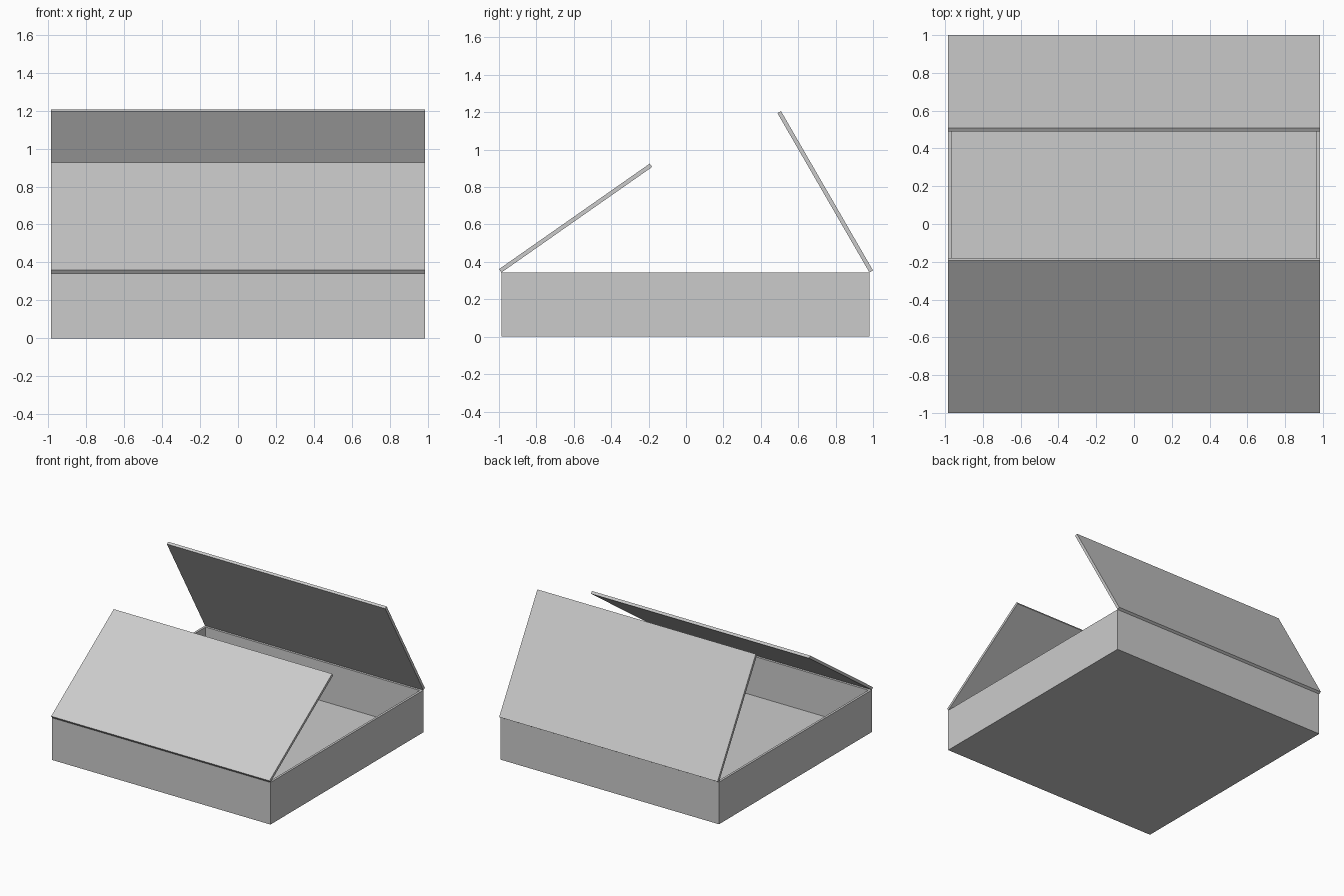
import bpy
import bmesh
from math import radians
from mathutils import Matrix, Vector

cube = bpy.data.objects.get("Cube")
if cube:
    bpy.data.objects.remove(cube, do_unlink=True)

WIDTH, HEIGHT, THICK = 1.968, 0.343, 0.022
HALF = WIDTH / 2
SHIFT = -0.0032          # the lids overhang the two ends unequally

card = bpy.data.materials.new("plain_grey")
card.use_nodes = True
GREY = (0.6, 0.6, 0.6, 1)
card.diffuse_color = GREY
card.node_tree.nodes["Principled BSDF"].inputs["Base Color"].default_value = GREY


def add_block(bm, low, high):
    """Axis-aligned block between two corners."""
    low, high = Vector(low), Vector(high)
    place = Matrix.Translation((low + high) / 2) @ Matrix.Diagonal((*(high - low), 1))
    return bmesh.ops.create_cube(bm, size=1, matrix=place)["verts"]


def finish(name, bm):
    mesh = bpy.data.meshes.new(name)
    bm.to_mesh(mesh)
    bm.free()
    mesh.materials.append(card)
    obj = bpy.data.objects.new(name, mesh)
    bpy.context.collection.objects.link(obj)
    return obj


# Open tray: a block whose top face is inset and pushed down to the floor
bm = bmesh.new()
add_block(bm, (-HALF, -HALF, 0), (HALF, HALF, HEIGHT))
top = max(bm.faces, key=lambda f: f.calc_center_median().z)
bmesh.ops.inset_region(bm, faces=[top], thickness=THICK * 0.85, use_even_offset=True)
inner = bmesh.ops.extrude_face_region(bm, geom=[top])["geom"]
bmesh.ops.delete(bm, geom=[top], context="FACES")
bmesh.ops.translate(bm, vec=(0, 0, THICK - HEIGHT),
                    verts=[v for v in inner if isinstance(v, bmesh.types.BMVert)])
bmesh.ops.recalc_face_normals(bm, faces=bm.faces)
finish("tray", bm).location.y = SHIFT


# Half lids, hinged on the front and back rims
def add_lid(name, side, angle):
    bm = bmesh.new()
    ends = sorted((0, -side * HALF))
    add_block(bm, (-HALF, ends[0], 0), (HALF, ends[1], THICK))
    lid = finish(name, bm)
    lid.location = (0, side * HALF + SHIFT, HEIGHT)
    lid.rotation_euler.x = radians(-side * angle)


add_lid("front_lid", -1, 35)
add_lid("back_lid", 1, 60)
